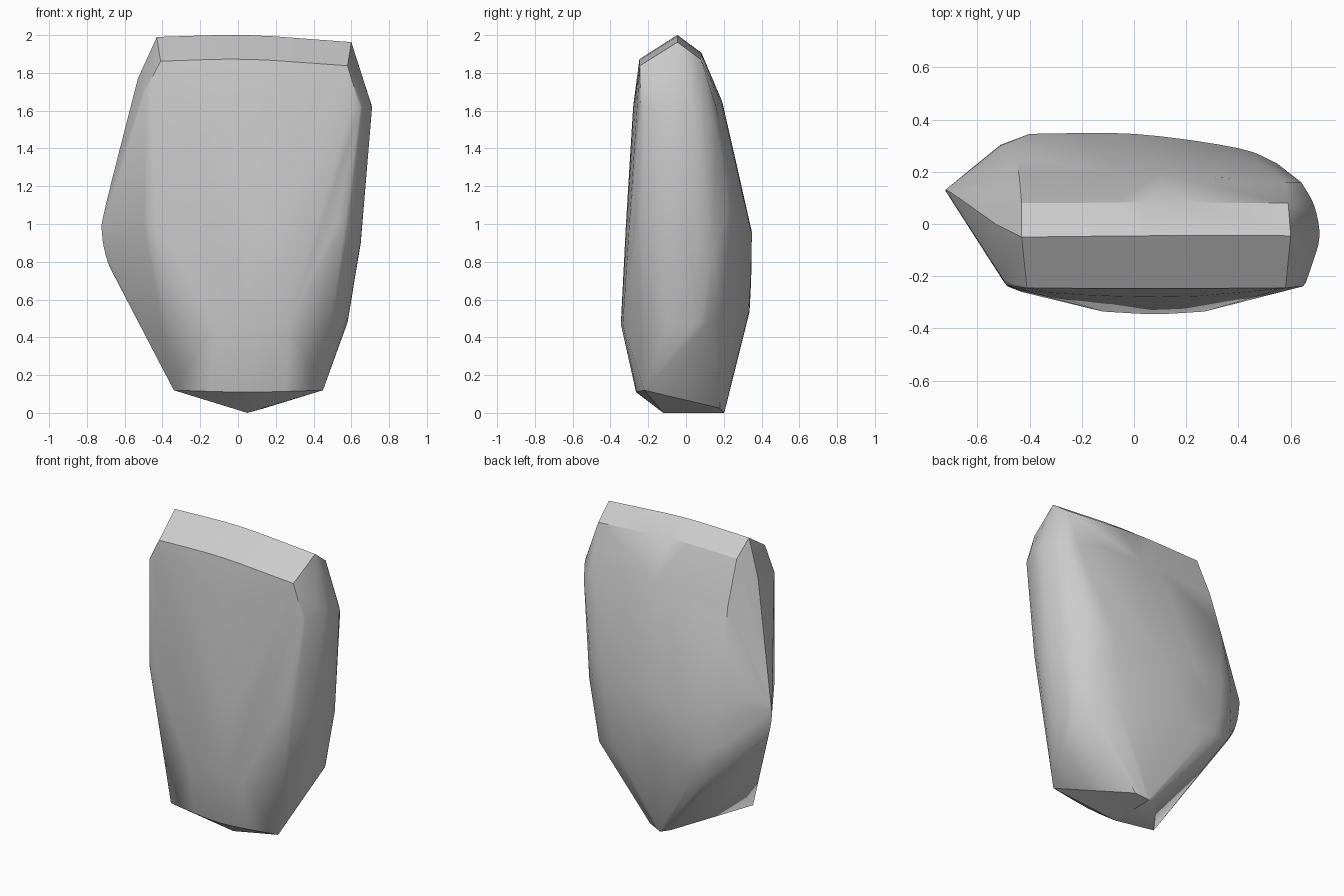
import bpy
import bmesh
import math
from mathutils import Vector

if "Cube" in bpy.data.objects:
    bpy.data.objects.remove(bpy.data.objects["Cube"], do_unlink=True)


def smooth_path(points, steps=4):
    """Sample a Catmull-Rom path through the given control points."""
    pts = [Vector(p) for p in points]
    pts = [2 * pts[0] - pts[1]] + pts + [2 * pts[-1] - pts[-2]]
    out = []
    for a, b, c, d in zip(pts, pts[1:], pts[2:], pts[3:]):
        for i in range(steps):
            t = i / steps
            out.append(0.5 * (2 * b + (c - a) * t
                              + (2 * a - 5 * b + 4 * c - d) * t ** 2
                              + (3 * b - a - 3 * c + d) * t ** 3))
    out.append(pts[-2])
    return out


def make_material(name, colour):
    mat = bpy.data.materials.new(name)
    mat.use_nodes = True
    mat.diffuse_color = colour
    mat.node_tree.nodes["Principled BSDF"].inputs["Base Color"].default_value = colour
    return mat


# Crown: ridge with a sloping chamfer in front and behind
crown_ridge = [(-0.43, -0.05, 1.99), (0.05, -0.045, 2.0), (0.6, -0.045, 1.963)]
crown_front = [(-0.41, -0.245, 1.862), (0.05, -0.247, 1.872), (0.58, -0.245, 1.838)]
crown_back = [(-0.43, 0.08, 1.9), (0.05, 0.082, 1.905), (0.59, 0.08, 1.87)]

# Bulging front
front_upper = [(-0.5, -0.17, 1.7), (-0.44, -0.25, 1.7), (0.1, -0.28, 1.62),
               (0.6, -0.25, 1.62), (0.66, -0.2, 1.62)]
front_middle = [(-0.52, -0.17, 1.0), (-0.43, -0.26, 1.0), (0.08, -0.318, 1.0),
                (0.52, -0.27, 1.0), (0.6, -0.21, 1.0)]
front_belly = [(-0.12, -0.335, 0.47), (0.08, -0.345, 0.47), (0.27, -0.335, 0.47)]
front_foot = [(-0.34, -0.22, 0.12), (0.05, -0.265, 0.11), (0.45, -0.22, 0.12)]

# Wedge-shaped flank
wedge_edge = [(-0.53, 0.0, 1.77), (-0.7, 0.12, 1.1), (-0.72, 0.125, 0.95),
              (-0.69, 0.12, 0.8), (-0.64, 0.1, 0.7)]
wedge_back = [(-0.46, 0.26, 1.35), (-0.51, 0.3, 0.95), (-0.5, 0.3, 0.6)]

# Rounded flank
flank_top = [(0.68, -0.16, 1.66), (0.71, -0.05, 1.62), (0.69, 0.07, 1.6), (0.64, 0.16, 1.5)]
flank_middle = [(0.63, -0.15, 0.9), (0.65, -0.03, 0.9), (0.615, 0.14, 0.85)]
flank_base = [(0.57, -0.1, 0.48), (0.58, 0.0, 0.48), (0.57, 0.1, 0.48), (0.5, 0.2, 0.48)]

# Back panel with its curved lower rim
back_sweep = [(-0.4, 0.345, 0.96), (0.0, 0.345, 0.96), (0.4, 0.29, 1.0), (0.55, 0.23, 1.1)]
back_shoulder = [(-0.44, 0.19, 1.62), (0.1, 0.19, 1.65), (0.58, 0.16, 1.62)]
back_rim = [(-0.42, 0.325, 0.56), (-0.27, 0.335, 0.53), (-0.05, 0.335, 0.56),
            (0.15, 0.315, 0.56), (0.35, 0.27, 0.52)]
back_panel = [(-0.38, 0.345, 0.7), (0.0, 0.345, 0.75)]

# Keel underneath
keel = [(0.05, -0.12, 0.0), (0.05, 0.2, 0.0)]
keel_round = [(-0.02, 0.19, 0.025), (0.05, 0.205, 0.01), (0.14, 0.18, 0.025)]

paths = [crown_ridge, crown_front, crown_back, front_upper, front_middle,
         front_belly, front_foot, wedge_edge, wedge_back, flank_top,
         flank_middle, flank_base, back_sweep, back_shoulder, back_rim,
         back_panel, keel, keel_round]

# Wrap one convex skin around all of the guide paths
bm = bmesh.new()
for path in paths:
    for p in smooth_path(path):
        bm.verts.new(p)
bmesh.ops.remove_doubles(bm, verts=bm.verts, dist=0.004)
hull = bmesh.ops.convex_hull(bm, input=bm.verts)
inner = {v for v in hull["geom_interior"] + hull["geom_unused"]
         if isinstance(v, bmesh.types.BMVert)}
bmesh.ops.delete(bm, geom=list(inner), context="VERTS")
bmesh.ops.dissolve_limit(bm, angle_limit=math.radians(0.5), verts=bm.verts, edges=bm.edges)
bmesh.ops.recalc_face_normals(bm, faces=bm.faces)

mesh = bpy.data.meshes.new("stone_body")
bm.to_mesh(mesh)
bm.free()
body = bpy.data.objects.new("stone_body", mesh)
bpy.context.collection.objects.link(body)
mesh.materials.append(make_material("light_grey", (0.6, 0.6, 0.6, 1.0)))

bpy.context.view_layer.objects.active = body
body.select_set(True)
bpy.ops.object.shade_smooth_by_angle(angle=math.radians(30))
